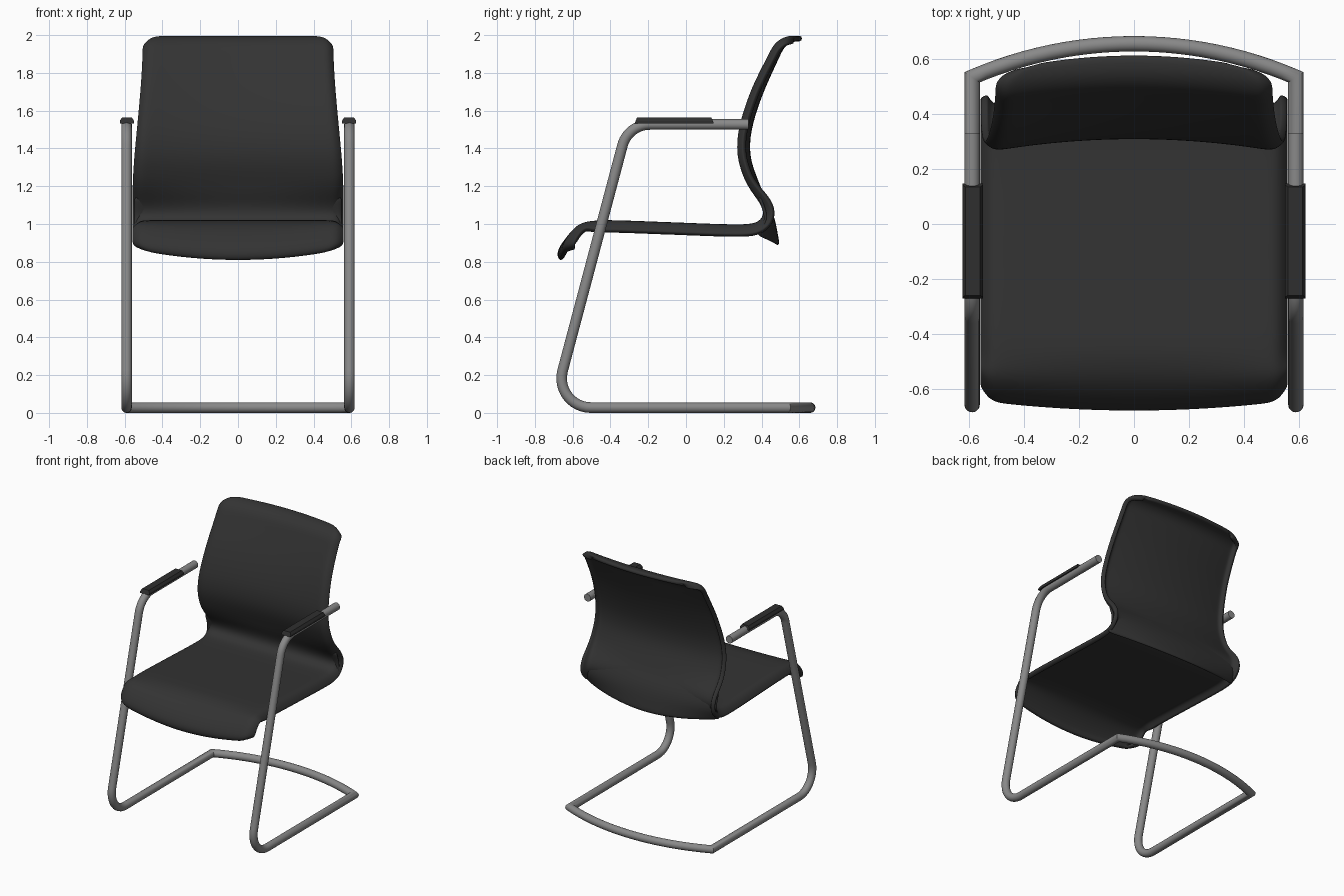
import bpy, bmesh, math
from mathutils import Vector

if "Cube" in bpy.data.objects:
    bpy.data.objects.remove(bpy.data.objects["Cube"])


def material(name, c):
    m = bpy.data.materials.new(name)
    m.diffuse_color = (c, c, c, 1)
    m.use_nodes = True
    m.node_tree.nodes["Principled BSDF"].inputs["Base Color"].default_value = m.diffuse_color
    return m


BLACK = material("black upholstery", 0.033)
PAD = material("black plastic", 0.028)
STEEL = material("grey steel", 0.25)


def finish(name, bm, mat, angle=40):
    me = bpy.data.meshes.new(name)
    bm.to_mesh(me)
    bm.free()
    ob = bpy.data.objects.new(name, me)
    bpy.context.collection.objects.link(ob)
    me.materials.append(mat)
    bpy.ops.object.select_all(action='DESELECT')
    bpy.context.view_layer.objects.active = ob
    ob.select_set(True)
    bpy.ops.object.shade_smooth_by_angle(angle=math.radians(angle))
    return ob


def sheet(name, rows, thickness):
    """Grid of points to a thick, soft-edged shell."""
    bm = bmesh.new()
    g = [[bm.verts.new(p) for p in r] for r in rows]
    for a, b in zip(g, g[1:]):
        for j in range(len(a) - 1):
            bm.faces.new((a[j], b[j], b[j + 1], a[j + 1]))
    ob = finish(name, bm, BLACK, 80)
    s = ob.modifiers.new("thickness", 'SOLIDIFY')
    s.thickness, s.offset = thickness, -1
    ob.modifiers.new("soft", 'SUBSURF').levels = 1
    ob.modifiers["soft"].render_levels = 1


def spline(pts, n):
    """Catmull-Rom through pts, resampled to n+1 even steps."""
    p = [Vector(q) for q in pts]
    p = [2 * p[0] - p[1]] + p + [2 * p[-1] - p[-2]]
    fine = []
    for a, b, c, d in zip(p, p[1:], p[2:], p[3:]):
        for k in range(20):
            t = k / 20
            fine.append(0.5 * (2 * b + (c - a) * t + (2 * a - 5 * b + 4 * c - d) * t * t
                               + (3 * b - a - 3 * c + d) * t ** 3))
    fine.append(p[-2])
    acc = [0]
    for a, b in zip(fine, fine[1:]):
        acc.append(acc[-1] + (b - a).length)
    out, k = [], 0
    for i in range(n + 1):
        s = acc[-1] * i / n
        while k < len(fine) - 2 and acc[k + 1] < s:
            k += 1
        out.append(fine[k].lerp(fine[k + 1], (s - acc[k]) / (acc[k + 1] - acc[k])))
    return out, acc[-1]


def smooth(a, b, x):
    t = max(0, min(1, (x - a) / (b - a)))
    return t * t * (3 - 2 * t)


# Seat and back: one moulded shell following a side profile (y, z)
profile = [(0.615, 1.997), (0.555, 1.992), (0.50, 1.955), (0.46, 1.88), (0.38, 1.70),
           (0.33, 1.55), (0.31, 1.43), (0.32, 1.32), (0.37, 1.18), (0.405, 1.10),
           (0.41, 1.05), (0.385, 1.015), (0.33, 1.0), (0.2, 0.999), (-0.1, 1.01),
           (-0.4, 1.02), (-0.5, 1.012), (-0.58, 0.978), (-0.645, 0.915), (-0.683, 0.845),
           (-0.668, 0.803)]
N, M = 80, 24
pts, length = spline(profile, N)


def corner(d, r):
    return 0 if d >= r else r * (1 - math.sqrt(1 - (1 - d / r) ** 2))


rows = []
for i, p in enumerate(pts):
    d = length * i / N
    tan = (pts[min(i + 1, N)] - pts[max(i - 1, 0)]).normalized()
    away = Vector((-tan.y, tan.x))          # side facing away from the sitter
    back = smooth(1.03, 1.25, p.y)
    lip = smooth(0.45, 0.67, -p.x)
    half = 0.562 - 0.055 * smooth(1.1, 2.0, p.y) - corner(d, 0.11) - corner(length - d, 0.07)
    row = []
    for j in range(M + 1):
        s = math.sin(math.pi / 2 * (2 * j / M - 1))
        curl = (0.055 - 0.012 * back) * max(0, (abs(s) - 0.9) / 0.1) ** 2
        bow = s * s * back * (0.05 - 0.012 * smooth(1.7, 2, p.y))
        y = p.x + away.x * curl - bow + 0.035 * s * s * lip
        z = p.y + away.y * curl * (1 - 0.6 * lip) + 0.045 * s * s * lip
        row.append((s * half, y, z))
    rows.append(row)
sheet("seat_and_back_shell", rows, 0.03)

# Curved skirt hanging behind the seat at the foot of the back
mid, _ = spline([(0.383, 1.17), (0.445, 1.04), (0.477, 0.885)], 8)
side, _ = spline([(0.38, 1.14), (0.41, 1.03), (0.37, 0.945)], 8)
rows = []
for a, b in zip(mid, side):
    row = []
    for j in range(M + 1):
        s = 2 * j / M - 1
        q = a.lerp(b, s * s)
        row.append((s * 0.55, q.x, q.y))
    rows.append(row)
sheet("back_skirt", rows, 0.02)


# Steel tube frame: mitred sweep of a circle along one continuous path
def fillet(a, b, c, r, n=12):
    u, w = (a - b).normalized(), (c - b).normalized()
    half = u.angle(w) / 2
    centre = b + (u + w).normalized() * r / math.sin(half)
    p = (b + u * r / math.tan(half) - centre).normalized()
    q = (b + w * r / math.tan(half) - centre).normalized()
    return [centre + r * p.slerp(q, k / n) for k in range(n + 1)]


R, X = 0.028, 0.59
start = Vector((X, 0.33, 1.527))
knee = Vector((X, -0.307, 1.527))
toe = Vector((X, -0.705, R))
heel = Vector((X, 0.535, R))
right = [start] + fillet(start, knee, toe, 0.15) + fillet(knee, toe, heel, 0.155)
arc_r = (X * X + 0.122 ** 2) / (2 * 0.122)
a0 = math.asin(X / arc_r)
arc = [Vector((arc_r * math.sin(a), 0.657 - arc_r + arc_r * math.cos(a), R))
       for a in (a0 * (1 - k / 12) for k in range(25))]
path = right + arc + [Vector((-p.x, p.y, p.z)) for p in reversed(right)]

bm = bmesh.new()
S = 20
ring = [start + Vector((R * math.cos(k * math.tau / S), 0, R * math.sin(k * math.tau / S)))
        for k in range(S)]
old = [bm.verts.new(v) for v in ring]
bm.faces.new(old)
for i in range(1, len(path)):
    d = (path[i] - path[i - 1]).normalized()
    n = d if i == len(path) - 1 else d + (path[i + 1] - path[i]).normalized()
    ring = [v + d * ((path[i] - v).dot(n) / d.dot(n)) for v in ring]
    new = [bm.verts.new(v) for v in ring]
    for k in range(S):
        bm.faces.new((old[k], old[k - 1], new[k - 1], new[k]))
    old = new
bm.faces.new(old)
bmesh.ops.recalc_face_normals(bm, faces=bm.faces)
finish("tube_frame", bm, STEEL)

# Armrest pads
section = [(-0.038, 1.533), (0.038, 1.533), (0.038, 1.546), (0.027, 1.563),
           (-0.027, 1.563), (-0.038, 1.546)]
for sx, name in ((1, "right_arm_pad"), (-1, "left_arm_pad")):
    bm = bmesh.new()
    front = [bm.verts.new((sx * 0.588 + x, -0.272 + (z - 1.533) * 0.4, z)) for x, z in section]
    rear = [bm.verts.new((sx * 0.588 + x, 0.147 - (z - 1.533) * 0.4, z)) for x, z in section]
    bm.faces.new(front)
    bm.faces.new(rear)
    for k in range(6):
        bm.faces.new((front[k - 1], front[k], rear[k], rear[k - 1]))
    bmesh.ops.recalc_face_normals(bm, faces=bm.faces)
    finish(name, bm, PAD, 30)
